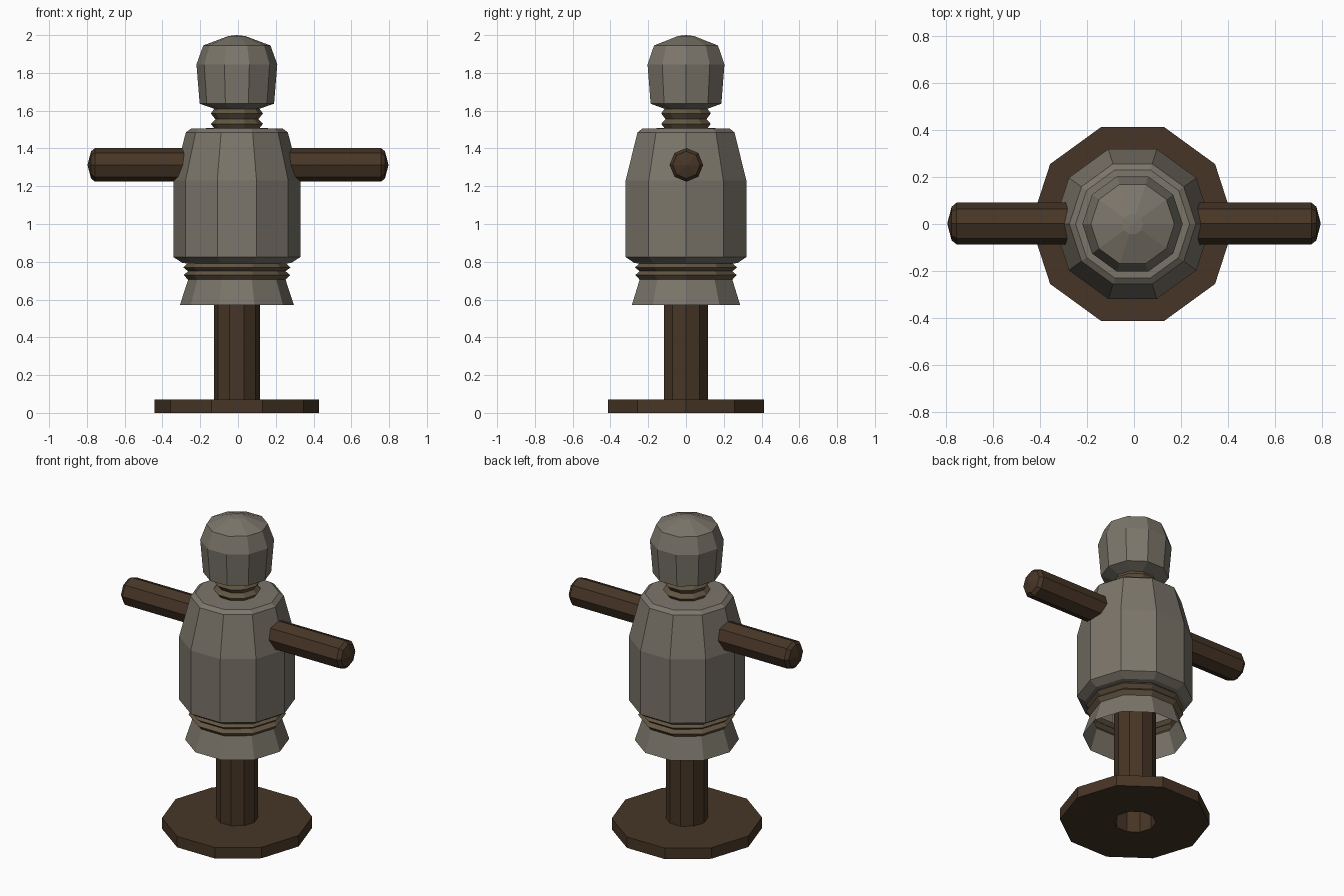
import bpy, bmesh
from math import sin, cos, tau

if "Cube" in bpy.data.objects:
    bpy.data.objects.remove(bpy.data.objects["Cube"])

CX = -0.006  # the turned parts sit a hair off the arm centre


def material(name, rgb):
    m = bpy.data.materials.new(name)
    m.diffuse_color = (*rgb, 1)
    m.use_nodes = True
    m.node_tree.nodes["Principled BSDF"].inputs["Base Color"].default_value = m.diffuse_color
    return m


cloth = material("cloth", (0.20, 0.18, 0.145))
rope = material("rope", (0.125, 0.092, 0.055))
wood = material("wood", (0.062, 0.036, 0.019))


def lathe(name, profile, mat, sides=10, axis="z", origin=(CX, 0, 0), closed=False):
    """Turn (radius, height) points around an axis; radius 0 makes a pole."""
    bm = bmesh.new()
    rings = []
    for r, h in profile:
        ring = []
        for i in range(1 if r == 0 else sides):
            a = tau * i / sides
            u, v = r * cos(a), r * sin(a)
            p = (u, v, h) if axis == "z" else (h, u, v)
            ring.append(bm.verts.new([p[k] + origin[k] for k in range(3)]))
        rings.append(ring)
    pairs = list(zip(rings, rings[1:]))
    if closed:
        pairs.append((rings[-1], rings[0]))
    for a, b in pairs:
        for i in range(sides):
            j = (i + 1) % sides
            quad = [a[i % len(a)], a[j % len(a)], b[j % len(b)], b[i % len(b)]]
            bm.faces.new(list(dict.fromkeys(quad)))
    bmesh.ops.recalc_face_normals(bm, faces=bm.faces)
    me = bpy.data.meshes.new(name)
    bm.to_mesh(me)
    bm.free()
    me.materials.append(mat)
    ob = bpy.data.objects.new(name, me)
    bpy.context.collection.objects.link(ob)
    return ob


# Wooden stand: ring-shaped foot and hollow post
lathe("base", [(0.122, 0), (0.435, 0), (0.435, 0.07), (0.122, 0.07)], wood, closed=True)
lathe("post", [(0.122, 0), (0.122, 0.83), (0, 0.83)], wood)

# Stuffed cloth: flared open skirt, torso and head
lathe("skirt", [(0.302, 0.57), (0.258, 0.705)], cloth)
lathe("torso", [(0.262, 0.79), (0.29, 0.795), (0.336, 0.825), (0.336, 1.23),
                (0.27, 1.485), (0.243, 1.505), (0.12, 1.508)], cloth)
lathe("head", [(0.12, 1.61), (0.197, 1.637), (0.214, 1.845),
               (0.178, 1.945), (0.045, 1.995), (0, 2.0)], cloth)

# Rope bindings at waist and neck
lathe("waist_rope", [(0.258, 0.705), (0.282, 0.73), (0.258, 0.75),
                     (0.284, 0.77), (0.262, 0.79)], rope)
lathe("neck_rope", [(0.12, 1.508), (0.138, 1.53), (0.114, 1.555),
                    (0.138, 1.585), (0.12, 1.61)], rope)

# Crossbar arms with bevelled, slightly domed ends
end = [(0.089, 0.757), (0.072, 0.778), (0, 0.797)]
bar = [(r, -x) for r, x in reversed(end)] + end
lathe("arm_crossbar", bar, wood, sides=8, axis="x", origin=(0, 0.002, 1.313))
